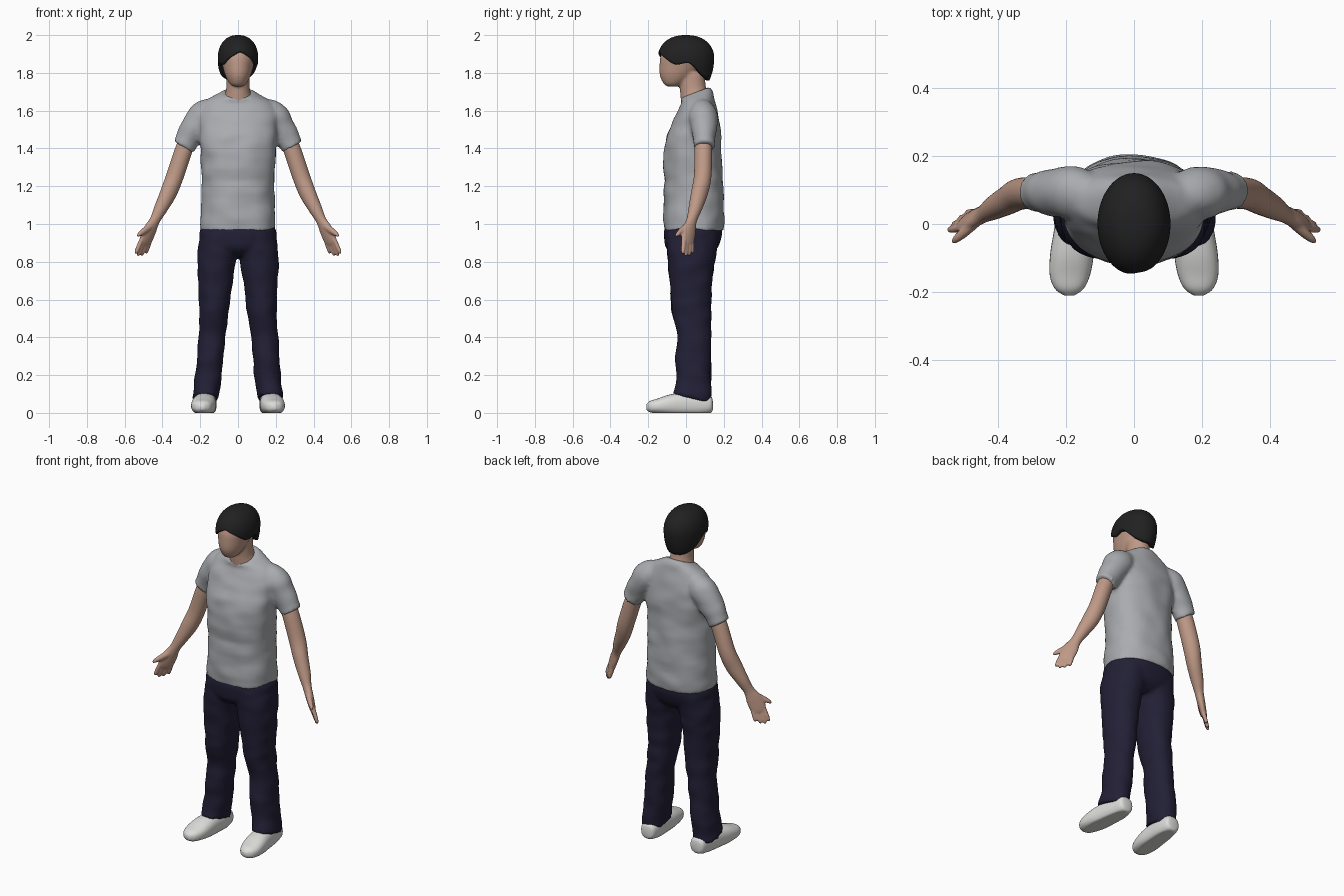
import bpy, bmesh, math
from mathutils import Vector, noise

if "Cube" in bpy.data.objects:
    bpy.data.objects.remove(bpy.data.objects["Cube"], do_unlink=True)


def material(name, color):
    mat = bpy.data.materials.new(name)
    mat.use_nodes = True
    mat.diffuse_color = (*color, 1)
    shader = next(n for n in mat.node_tree.nodes if n.type == "BSDF_PRINCIPLED")
    shader.inputs["Base Color"].default_value = (*color, 1)
    shader.inputs["Roughness"].default_value = 0.8
    return mat


SKIN = material("skin", (0.52, 0.32, 0.24))
SHIRT = material("grey cotton", (0.40, 0.41, 0.43))
PANTS = material("navy denim", (0.016, 0.014, 0.036))
HAIR = material("black hair", (0.015, 0.015, 0.015))
SHOE = material("white shoe", (0.72, 0.72, 0.70))


def smooth_rows(rows, steps=5):
    """Catmull-Rom interpolation of section rows."""
    out = []
    for i in range(len(rows) - 1):
        p0, p1 = rows[max(i - 1, 0)], rows[i]
        p2, p3 = rows[i + 1], rows[min(i + 2, len(rows) - 1)]
        for k in range(steps):
            t = k / steps
            out.append([b + t * (c - a) / 2 + t * t * (a - 2.5 * b + 2 * c - d / 2)
                        + t ** 3 * (1.5 * (b - c) + (d - a) / 2)
                        for a, b, c, d in zip(p0, p1, p2, p3)])
    return out + [list(rows[-1])]


def loft(bm, rows, axis=None, ref=(1, 0, 0), side=1, power=2.0, wrinkle=0.0, sides=32):
    """Skin oval sections (x, y, z, half width, half depth, slope) along a path."""
    rows = smooth_rows(rows)
    rings = []
    for i, row in enumerate(rows):
        centre = Vector(row[:3])
        nxt, prev = rows[min(i + 1, len(rows) - 1)], rows[max(i - 1, 0)]
        tangent = Vector(axis) if axis else (Vector(nxt[:3]) - Vector(prev[:3])).normalized()
        u = Vector(ref)
        u = (u - tangent * u.dot(tangent)).normalized()
        v = tangent.cross(u)
        slope = row[5] if len(row) > 5 else 0
        ring = []
        for k in range(sides):
            a = math.tau * k / sides
            c, s = math.cos(a), math.sin(a)
            c = math.copysign(abs(c) ** (2 / power), c)
            s = math.copysign(abs(s) ** (2 / power), s)
            off = u * c * row[3] + v * s * row[4]
            p = centre + off + tangent * off.y * slope
            if wrinkle:
                p += off.normalized() * wrinkle * noise.noise(
                    Vector((p.x * 9 + side * 5, p.y * 9, p.z * 15)))
            ring.append(bm.verts.new((p.x * side, p.y, max(p.z, 0))))
        rings.append(ring)
    for r0, r1 in zip(rings, rings[1:]):
        for k in range(sides):
            j = (k + 1) % sides
            bm.faces.new((r0[k], r0[j], r1[j], r1[k]))
    bm.faces.new(rings[0])
    bm.faces.new(rings[-1])


def finish(bm, name, mat, voxel=None, relax=3):
    bmesh.ops.recalc_face_normals(bm, faces=bm.faces)
    for f in bm.faces:
        f.smooth = True
    mesh = bpy.data.meshes.new(name)
    bm.to_mesh(mesh)
    bm.free()
    mesh.materials.append(mat)
    obj = bpy.data.objects.new(name, mesh)
    bpy.context.scene.collection.objects.link(obj)
    if voxel:
        mod = obj.modifiers.new("blend", "REMESH")
        mod.mode = "VOXEL"
        mod.voxel_size = voxel
        mod.use_smooth_shade = True
        mod = obj.modifiers.new("relax", "SMOOTH")
        mod.factor = 0.5
        mod.iterations = relax
    return obj


UP = (0, 0, 1)
SIDES = ((1, "left"), (-1, "right"))

# Shirt: torso blended with two sleeves
bm = bmesh.new()
loft(bm, [(0, .04, .962, .2, .158, 0), (0, .042, 1.05, .196, .16, 0),
          (0, .04, 1.2, .19, .157, 0), (0, .035, 1.35, .196, .153, 0),
          (0, .04, 1.45, .203, .146, 0), (0, .052, 1.53, .21, .127, 0),
          (0, .062, 1.6, .203, .106, 0), (0, .064, 1.65, .17, .088, .1),
          (0, .056, 1.68, .115, .083, .25), (0, .045, 1.695, .078, .078, .4)],
     axis=UP, power=2.3, wrinkle=.009, sides=64)
for side, _ in SIDES:
    loft(bm, [(.12, .085, 1.61, .06, .06), (.18, .092, 1.575, .08, .078),
              (.23, .095, 1.51, .073, .07), (.265, .095, 1.45, .064, .06),
              (.29, .095, 1.408, .061, .059)], side=side, wrinkle=.007)
finish(bm, "shirt", SHIRT, .011)

# Trousers: hips blended with two legs
bm = bmesh.new()
loft(bm, [(0, .03, .83, .1, .09), (0, .03, .87, .18, .135),
          (0, .036, .93, .204, .152), (0, .038, .97, .2, .153),
          (0, .04, 1.0, .18, .14)], axis=UP, power=2.3, sides=64)
for side, _ in SIDES:
    loft(bm, [(.172, .03, .076, .068, .102, -.24), (.168, .034, .12, .068, .097, -.1),
              (.156, .042, .2, .071, .09, 0), (.147, .038, .3, .071, .094, 0),
              (.138, .043, .42, .072, .09, 0), (.127, .03, .52, .078, .104, 0),
              (.124, .028, .6, .082, .108, 0), (.117, .026, .75, .097, .118, 0),
              (.106, .03, .85, .107, .13, 0), (.09, .035, .94, .108, .14, 0)],
         axis=UP, side=side, power=2.2, wrinkle=.008)
finish(bm, "trousers", PANTS, .011)

# Shoes
for side, label in SIDES:
    bm = bmesh.new()
    loft(bm, [(.165, .142, .04, .02, .02), (.165, .13, .045, .043, .045),
              (.167, .07, .045, .054, .06), (.175, -.02, .045, .06, .062),
              (.182, -.09, .042, .064, .054), (.188, -.15, .036, .059, .04),
              (.19, -.19, .033, .042, .03), (.19, -.21, .031, .014, .014)],
         axis=(0, -1, 0), side=side, power=2.4)
    finish(bm, "shoe_" + label, SHOE)

# Arms with palm, four fingers and thumb
ACROSS = Vector((.7, -.7, .1))
for side, label in SIDES:
    bm = bmesh.new()
    loft(bm, [(.24, .095, 1.49, .043, .043), (.284, .092, 1.4, .046, .047),
              (.335, .088, 1.25, .046, .047), (.37, .07, 1.16, .046, .042),
              (.41, .048, 1.08, .036, .035), (.44, .03, 1.02, .03, .025),
              (.465, .018, .97, .043, .022), (.487, .01, .92, .045, .018),
              (.497, .008, .895, .038, .014)], ref=ACROSS, side=side)
    for i, length in enumerate((.066, .08, .085, .074)):
        base = Vector((.488, .01, .915)) + ACROSS * (i - 1.5) * .021
        way = Vector((.36, -.02, -.93)) + ACROSS * (i - 1.5) * .04
        rows = [(*(base + way * length * t), r, r)
                for t, r in ((0, .012), (.5, .012), (.95, .01), (1.1, .005))]
        loft(bm, rows, ref=ACROSS, side=side, sides=12)
    loft(bm, [(.462, .01, .99, .02, .018), (.495, -.022, .965, .017, .015),
              (.52, -.043, .947, .012, .012), (.532, -.054, .936, .006, .006)],
         ref=(0, 0, 1), side=side, sides=12)
    finish(bm, "arm_" + label, SKIN, .006, 2)

# Head and neck
bm = bmesh.new()
loft(bm, [(0, -.072, 1.728, .022, .025), (0, -.066, 1.742, .044, .052),
          (0, -.046, 1.785, .067, .092), (0, -.024, 1.84, .083, .116),
          (0, -.01, 1.89, .092, .124), (0, 0, 1.94, .08, .11),
          (0, 0, 1.975, .04, .06)], axis=UP, sides=48)
loft(bm, [(0, .055, 1.6, .09, .075, .1), (0, .045, 1.67, .074, .072, .2),
          (0, .036, 1.72, .062, .068, .2), (0, .03, 1.8, .06, .07, 0)],
     axis=UP, sides=48)
finish(bm, "head", SKIN, .008)

# Hair: domed cap whose lower edge follows a hairline around the head
hairline = smooth_rows([(1.915,), (1.885,), (1.845,), (1.85,), (1.79,), (1.763,), (1.76,)], 8)
COLUMNS, ROWS = 96, 24
bm = bmesh.new()
crown = bm.verts.new((0, .01, 2))
grid = []
for c in range(COLUMNS):
    a = math.tau * c / COLUMNS
    turn = abs((a + math.pi - .12) % math.tau - math.pi) / math.pi
    edge = hairline[round(turn * (len(hairline) - 1))][0] - 1.88
    limit = math.acos(edge / (.12 if edge > 0 else .2))
    column = []
    for r in range(1, ROWS + 1):
        phi = limit * r / ROWS
        z = math.cos(phi) * (.12 if phi < math.pi / 2 else .2)
        spread = math.sin(phi) ** .85
        column.append(bm.verts.new((.107 * spread * math.sin(a),
                                    -.149 * spread * math.cos(a), 1.88 + z)))
    grid.append(column)
for c in range(COLUMNS):
    p, q = grid[c], grid[(c + 1) % COLUMNS]
    bm.faces.new((crown, p[0], q[0]))
    for r in range(ROWS - 1):
        bm.faces.new((p[r], p[r + 1], q[r + 1], q[r]))
hair = finish(bm, "hair", HAIR)
shell = hair.modifiers.new("thickness", "SOLIDIFY")
shell.thickness = .03
shell.offset = -1
